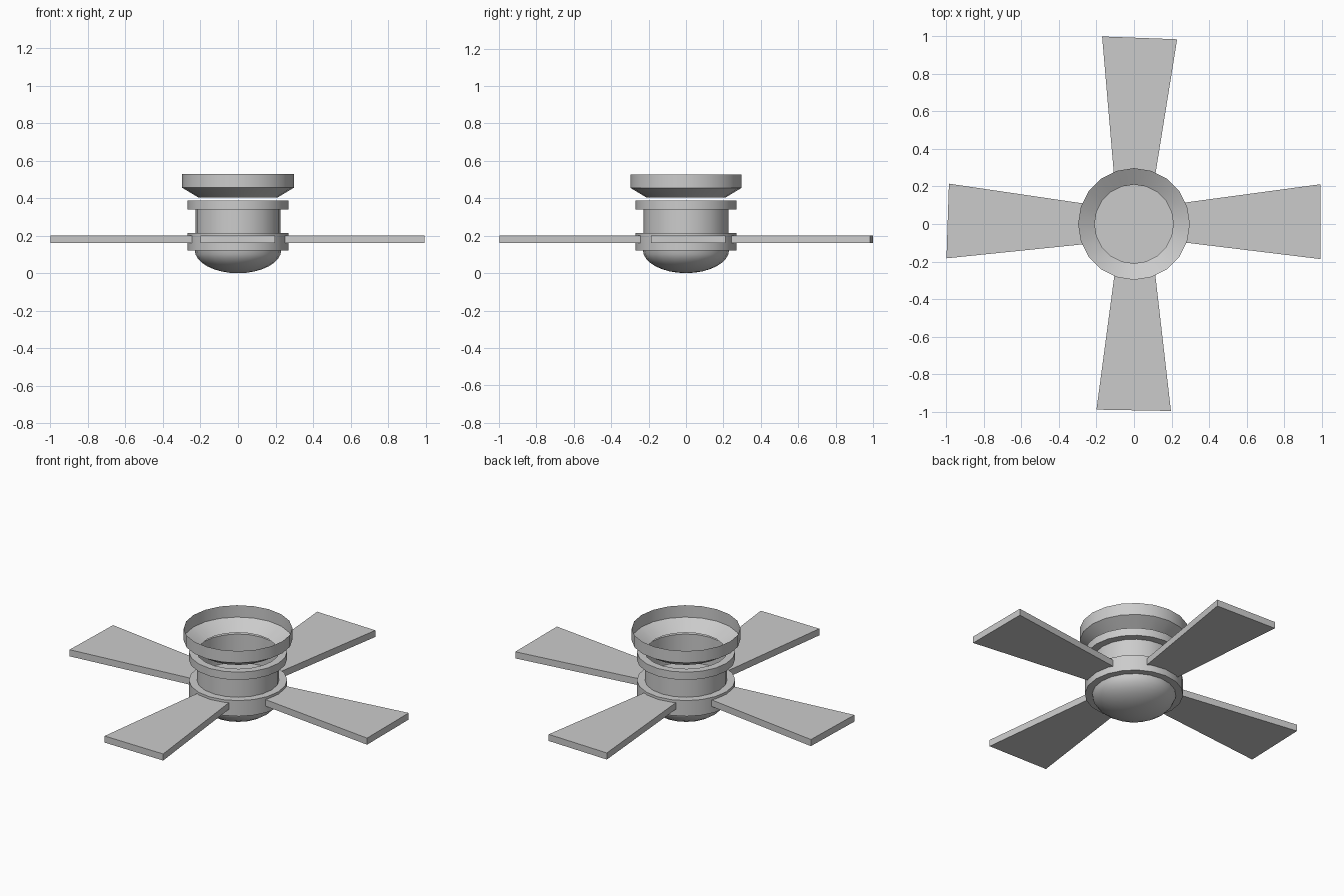
import bpy, bmesh, math
from mathutils import Vector

if "Cube" in bpy.data.objects:
    bpy.data.objects.remove(bpy.data.objects["Cube"])


def finish(name, bm):
    mesh = bpy.data.meshes.new(name)
    bmesh.ops.remove_doubles(bm, verts=bm.verts, dist=1e-5)
    bmesh.ops.recalc_face_normals(bm, faces=bm.faces)
    bm.to_mesh(mesh)
    bm.free()
    ob = bpy.data.objects.new(name, mesh)
    bpy.context.collection.objects.link(ob)
    bpy.context.view_layer.objects.active = ob
    ob.select_set(True)
    bpy.ops.object.shade_smooth_by_angle(angle=math.radians(30))
    ob.select_set(False)
    return ob


def lathe(name, profile, sides=20):
    """Revolve a (radius, z) profile around the z axis."""
    bm = bmesh.new()
    verts = [bm.verts.new((r, 0, z)) for r, z in profile]
    edges = [bm.edges.new(pair) for pair in zip(verts, verts[1:])]
    bmesh.ops.spin(bm, geom=verts + edges, cent=(0, 0, 0), axis=(0, 0, 1),
                   angle=math.tau, steps=sides, use_merge=True)
    return finish(name, bm)


def blade(name, corners, z0=0.16, z1=0.20):
    """Flat tapered board from four plan corners."""
    bm = bmesh.new()
    face = bm.faces.new([bm.verts.new((x, y, z0)) for x, y in corners])
    out = bmesh.ops.extrude_face_region(bm, geom=[face])
    top = [v for v in out["geom"] if isinstance(v, bmesh.types.BMVert)]
    bmesh.ops.translate(bm, verts=top, vec=Vector((0, 0, z1 - z0)))
    return finish(name, bm)


# Ceiling canopy: open cup with a tapered lower edge
lathe("ceiling_canopy", [(0.298, 0.528), (0.298, 0.456), (0.21, 0.403)])

# Motor housing: open sleeve with a collar at the top
lathe("motor_housing", [(0.226, 0.20), (0.226, 0.34), (0.226, 0.387)])
lathe("motor_collar", [(0.226, 0.387), (0.27, 0.387), (0.27, 0.34), (0.226, 0.34)])

# Hub ring that holds the blades
lathe("blade_hub", [(0, 0.215), (0.27, 0.215), (0.27, 0.12), (0.22, 0.12)])

# Lamp dome underneath
lathe("lamp_dome", [(0.231 * math.cos(t), 0.125 - 0.125 * math.sin(t))
                    for t in (i * math.pi / 16 for i in range(9))])

# Four blades, slightly skewed at the tips
blade("blade_right", [(0.24, -0.095), (0.995, -0.187), (0.995, 0.212), (0.24, 0.11)])
blade("blade_back", [(0.11, 0.24), (0.23, 0.985), (-0.17, 1.0), (-0.105, 0.24)])
blade("blade_left", [(-0.24, 0.105), (-0.987, 0.215), (-1.0, -0.183), (-0.24, -0.105)])
blade("blade_front", [(-0.1, -0.24), (-0.2, -0.99), (0.197, -0.997), (0.11, -0.24)])
